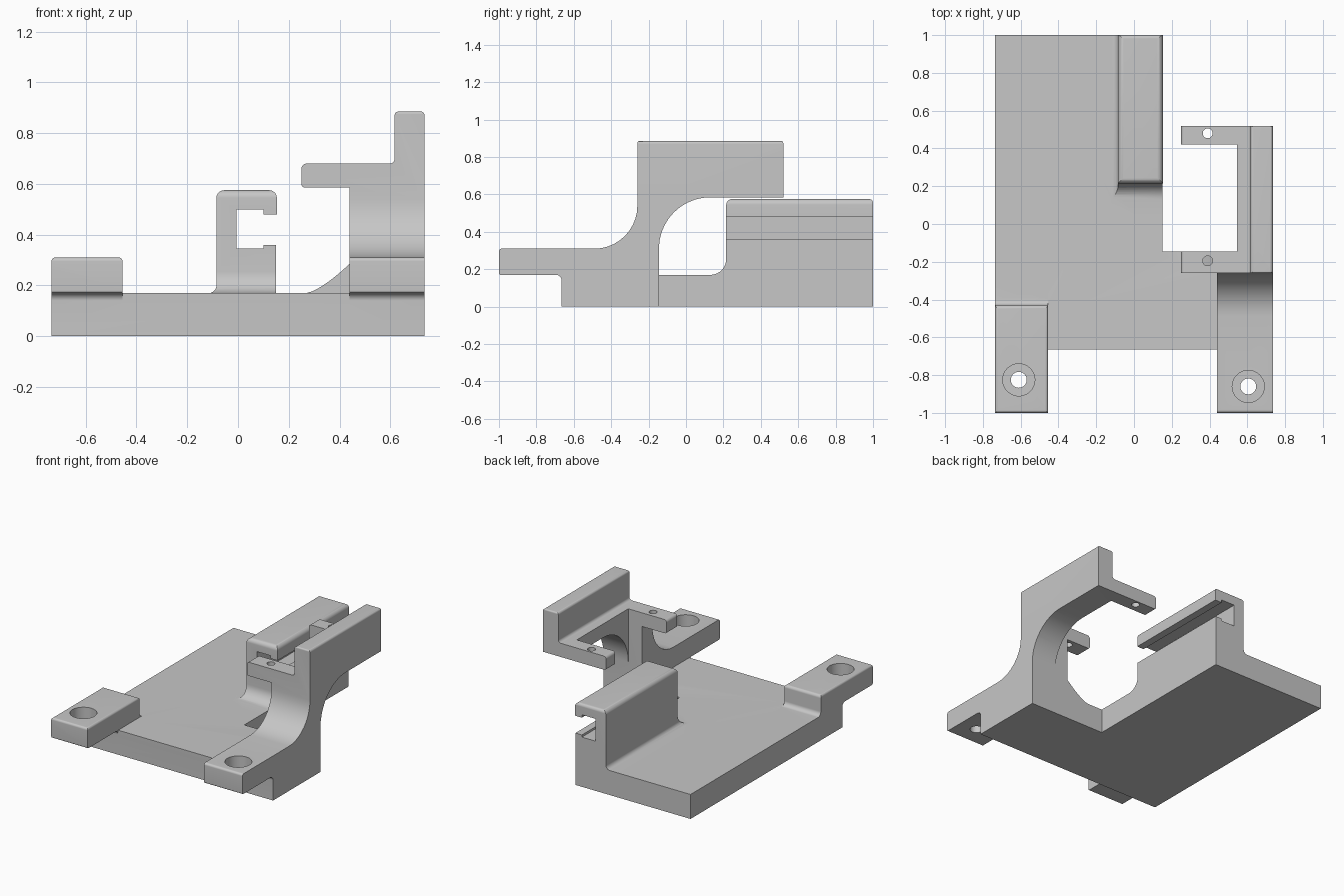
import bpy, bmesh, math
from mathutils import Vector

cube = bpy.data.objects.get("Cube")
if cube:
    bpy.data.objects.remove(cube)

grey = bpy.data.materials.new("plain_grey")
grey.use_nodes = True
COLOUR = (0.57, 0.57, 0.57, 1)
grey.diffuse_color = COLOUR
grey.node_tree.nodes["Principled BSDF"].inputs["Base Color"].default_value = COLOUR


def rounded(corners, steps=10):
    """Outline from (a, b[, radius]) corners, with arcs where a radius is given."""
    out = []
    pts = [Vector(c[:2]) for c in corners]
    for i, c in enumerate(corners):
        p = pts[i]
        r = c[2] if len(c) > 2 else 0
        if not r:
            out.append(p)
            continue
        u = (pts[i - 1] - p).normalized()
        v = (pts[(i + 1) % len(pts)] - p).normalized()
        half = u.angle(v) / 2
        centre = p + (u + v).normalized() * (r / math.sin(half))
        start = p + u * (r / math.tan(half)) - centre
        end = p + v * (r / math.tan(half)) - centre
        sweep = math.pi - 2 * half
        for k in range(steps + 1):
            t = k / steps
            out.append(centre + (start * math.sin((1 - t) * sweep) + end * math.sin(t * sweep)) / math.sin(sweep))
    return out


def prism(name, corners, axis, lo, hi):
    """Extrude an outline along one axis."""
    place = {"x": lambda a, b, t: (t, a, b),
             "y": lambda a, b, t: (a, t, b),
             "z": lambda a, b, t: (a, b, t)}[axis]
    bm = bmesh.new()
    face = bm.faces.new([bm.verts.new(place(p.x, p.y, lo)) for p in rounded(corners)])
    ext = bmesh.ops.extrude_face_region(bm, geom=[face])
    move = Vector(place(0, 0, hi - lo))
    bmesh.ops.translate(bm, vec=move, verts=[g for g in ext["geom"] if isinstance(g, bmesh.types.BMVert)])
    # Extrusion may keep the starting cap; make sure both ends are closed
    bmesh.ops.holes_fill(bm, edges=[e for e in bm.edges if e.is_boundary], sides=0)
    bmesh.ops.recalc_face_normals(bm, faces=bm.faces)
    mesh = bpy.data.meshes.new(name)
    bm.to_mesh(mesh)
    bm.free()
    mesh.materials.append(grey)
    obj = bpy.data.objects.new(name, mesh)
    bpy.context.collection.objects.link(obj)
    return obj


def box(name, x0, x1, y0, y1, z0, z1):
    return prism(name, [(x0, y0), (x1, y0), (x1, y1), (x0, y1)], "z", z0, z1)


def disc(name, x, y, r, z0, z1):
    ring = [(x + r * math.cos(k * math.tau / 48), y + r * math.sin(k * math.tau / 48)) for k in range(48)]
    return prism(name, ring, "z", z0, z1)


def combine(obj, tool, operation):
    """Apply a boolean and discard the tool."""
    mod = obj.modifiers.new("boolean", "BOOLEAN")
    mod.operation, mod.object, mod.solver = operation, tool, "EXACT"
    bpy.context.view_layer.objects.active = obj
    bpy.ops.object.modifier_apply(modifier=mod.name)
    bpy.data.objects.remove(tool)


W, T, FRONT, STEP = 0.735, 0.17, -0.665, -0.145

# L-shaped base plate
body = prism("bracket_body", [(-W, FRONT), (W, FRONT), (W, STEP), (0.15, STEP), (0.15, 1), (-W, 1)], "z", 0, T)

# Slotted rail with a filleted foot and rounded top
rail = prism("slotted_rail", [
    (-0.2, 0.05), (0.15, 0.05), (0.15, 0.36), (0.10, 0.36), (0.10, 0.345), (-0.005, 0.345),
    (-0.005, 0.5), (0.10, 0.5), (0.10, 0.48), (0.153, 0.48), (0.153, 0.575, 0.03),
    (-0.085, 0.575, 0.03), (-0.085, T, 0.03), (-0.2, T)], "y", 0, 1)
rail_side = prism("rail_side", [
    (0.05, 0.04), (1, 0.04), (1, 0.575, 0.02), (0.215, 0.575, 0.03), (0.215, T, 0.085), (0.05, T)], "x", -0.4, 0.3)
combine(rail, rail_side, "INTERSECT")

# Left-hand mounting tab
tab = prism("mounting_tab", [
    (-1, T, 0.01), (FRONT, T, 0.03), (FRONT, 0.05), (-0.3, 0.05), (-0.3, T),
    (-0.43, T, 0.03), (-0.43, 0.31, 0.02), (-1, 0.31, 0.015)], "x", -W, -0.455)
tab_front = prism("tab_front", [
    (-W, 0), (-0.455, 0), (-0.455, 0.31, 0.015), (-W, 0.31, 0.015)], "y", -1.1, 0)
combine(tab, tab_front, "INTERSECT")

# Curved arm with tab, wall, shelf and upright
arm = prism("curved_arm", [
    (-1, T, 0.01), (FRONT, T, 0.03), (FRONT, 0), (STEP, 0), (STEP, 0.585, 0.275), (0.52, 0.585),
    (0.52, 0.885, 0.01), (-0.26, 0.885, 0.01), (-0.26, 0.31, 0.23), (-1, 0.31, 0.015)], "x", 0.2, W)
arm_front = prism("arm_front", [
    (0.44, -0.1), (W, -0.1), (W, 0.885, 0.015), (0.617, 0.885, 0.015), (0.617, 0.68, 0.02),
    (0.25, 0.68, 0.02), (0.25, 0.585, 0.015), (0.44, 0.585)], "y", -1.1, 0.6)
combine(arm, arm_front, "INTERSECT")
combine(arm, box("shelf_opening", 0.1, 0.545, STEP, 0.42, 0.2, 0.95), "DIFFERENCE")

# Curved gusset between wall and base
curve = [(0.27 + 0.18 * k / 8, T + 0.125 * (k / 8) ** 1.4) for k in range(9)]
gusset = prism("gusset", [(0.27, 0.1), (0.45, 0.1)] + curve[::-1], "y", -0.26, STEP)

for part in (rail, tab, arm, gusset):
    combine(body, part, "UNION")

# Counterbored mounting holes
for x, y in ((-0.61, -0.825), (0.605, -0.86)):
    combine(body, disc("counterbore", x, y, 0.085, 0.22, 0.4), "DIFFERENCE")
    combine(body, disc("bolt_hole", x, y, 0.042, 0.1, 0.3), "DIFFERENCE")

# Small pin holes in the shelf
for y in (-0.195, 0.48):
    combine(body, disc("pin_hole", 0.39, y, 0.026, 0.5, 0.75), "DIFFERENCE")

bpy.ops.object.select_all(action="DESELECT")
body.select_set(True)
bpy.context.view_layer.objects.active = body
bpy.ops.object.shade_smooth_by_angle(angle=math.radians(30))
